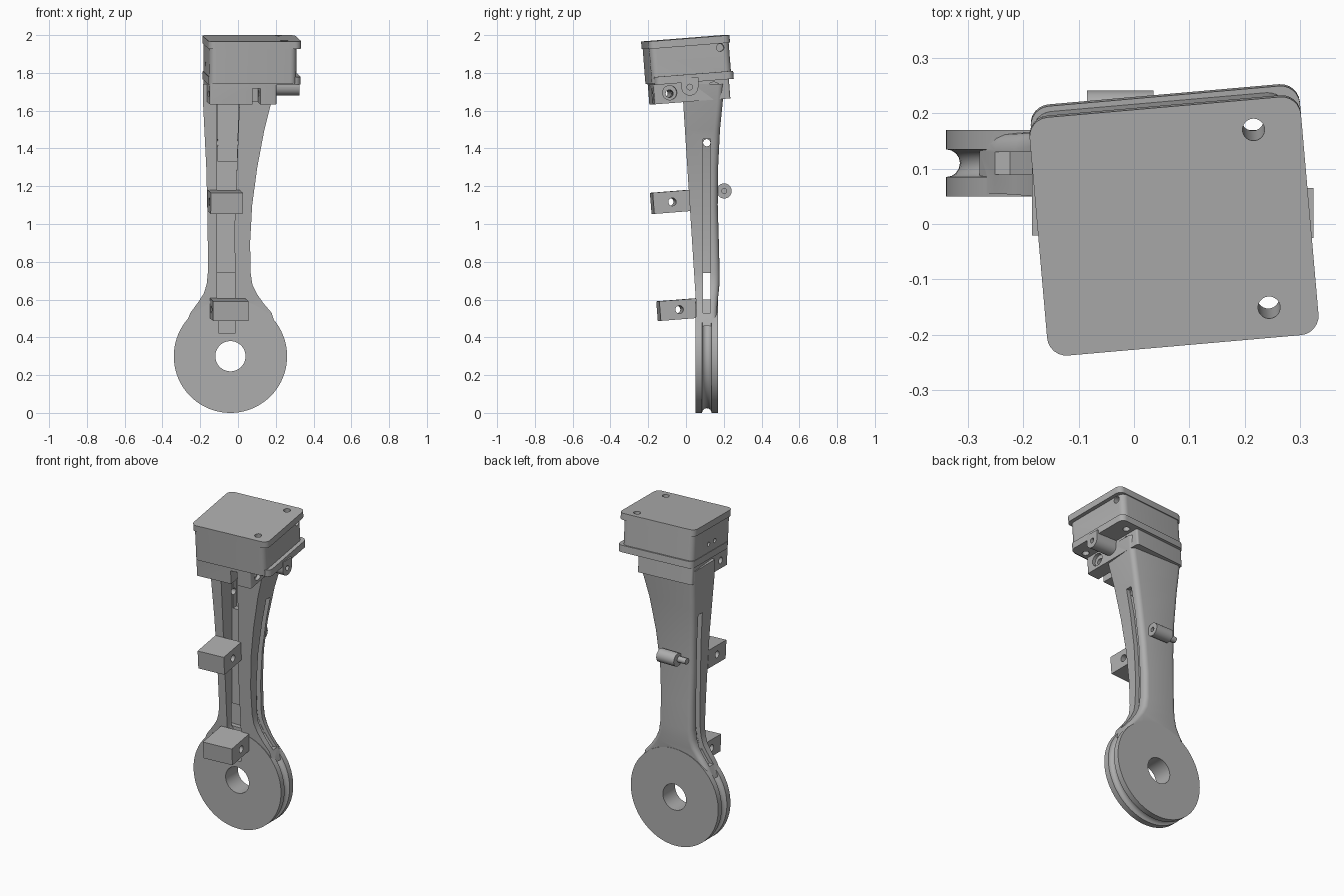
import bpy, bmesh, math
from mathutils import Matrix, Vector

if "Cube" in bpy.data.objects:
    bpy.data.objects.remove(bpy.data.objects["Cube"])

grey = bpy.data.materials.new("machined_grey")
grey.use_nodes = True
grey.diffuse_color = (0.42, 0.42, 0.42, 1)
grey.node_tree.nodes["Principled BSDF"].inputs["Base Color"].default_value = grey.diffuse_color
TILT = Matrix.Rotation(math.radians(5), 4, "Z") @ Matrix.Rotation(math.radians(4.5), 4, "X")
HEAD = Matrix.Translation((0.073, -0.004, 1.983)) @ TILT
WORLD = Matrix.Identity(4)


def finish(name, bm, frame=WORLD):
    bm.transform(frame)
    bmesh.ops.recalc_face_normals(bm, faces=bm.faces)
    mesh = bpy.data.meshes.new(name)
    bm.to_mesh(mesh)
    bm.free()
    obj = bpy.data.objects.new(name, mesh)
    bpy.context.scene.collection.objects.link(obj)
    return obj


def box(name, lo, hi, frame=WORLD, radius=0):
    """Box between two corners, upright edges optionally rounded."""
    lo, hi = Vector(lo), Vector(hi)
    bm = bmesh.new()
    bmesh.ops.create_cube(bm, size=1)
    for v in bm.verts:
        v.co = Vector([(a + b) / 2 + c * (b - a) for a, b, c in zip(lo, hi, v.co)])
    if radius:
        upright = [e for e in bm.edges if abs(e.verts[0].co.z - e.verts[1].co.z) > 1e-4]
        bmesh.ops.bevel(bm, geom=upright, offset=radius, segments=6, profile=0.5, affect="EDGES")
    return finish(name, bm, frame)


def rod(name, radius, start, end, frame=WORLD, sides=32):
    start, end = Vector(start), Vector(end)
    axis = end - start
    bm = bmesh.new()
    bmesh.ops.create_cone(bm, cap_ends=True, segments=sides, radius1=radius, radius2=radius, depth=axis.length)
    turn = axis.to_track_quat("Z", "Y").to_matrix().to_4x4()
    return finish(name, bm, frame @ Matrix.Translation((start + end) / 2) @ turn)


def loft(name, rings, closed=False):
    """Skin matching rings of points; closed joins last to first."""
    bm = bmesh.new()
    loops = [[bm.verts.new(p) for p in ring] for ring in rings]
    n = len(loops[0])
    pairs = list(zip(loops, loops[1:])) + ([(loops[-1], loops[0])] if closed else [])
    for a, b in pairs:
        for i in range(n):
            j = (i + 1) % n
            bm.faces.new((a[i], a[j], b[j], b[i]))
    if not closed:
        bm.faces.new(loops[0])
        bm.faces.new(loops[-1])
    return finish(name, bm)


def plate(name, outline, y0, y1):
    return loft(name, [[(x, y, z) for x, z in outline] for y in (y0, y1)])


def combine(target, parts, operation):
    for part in parts:
        mod = target.modifiers.new("solid", "BOOLEAN")
        mod.operation, mod.solver, mod.object = operation, "EXACT", part
        graph = bpy.context.evaluated_depsgraph_get()
        mesh = bpy.data.meshes.new_from_object(target.evaluated_get(graph))
        target.modifiers.clear()
        target.data = mesh
    return target


def discard(parts):
    for part in parts:
        bpy.data.objects.remove(part)


# Pulley wheel: grooved rim and centre bore, turned about y
MID, GROOVE = 0.11, 0.025
section = [(0.08, 0.05), (0.3, 0.05)]
for i in range(9):
    a = math.pi * i / 8
    section.append((0.3 - GROOVE * math.sin(a), MID - GROOVE * math.cos(a)))
section += [(0.3, 0.17), (0.08, 0.17)]
rings = []
for i in range(80):
    a = math.tau * i / 80
    rings.append([(-0.04 + r * math.cos(a), y, 0.3 + r * math.sin(a)) for r, y in section])
wheel = loft("pulley_wheel", rings, closed=True)

# Arm: stations of height, left edge, right edge, back
stations = [(0.46, -0.28, 0.2, 0.162), (0.53, -0.252, 0.178, 0.164), (0.58, -0.215, 0.135, 0.166),
            (0.63, -0.182, 0.1, 0.172), (0.68, -0.166, 0.076, 0.177), (0.74, -0.16, 0.067, 0.178),
            (0.9, -0.16, 0.064, 0.174), (1.1, -0.163, 0.075, 0.168), (1.3, -0.168, 0.102, 0.17),
            (1.5, -0.178, 0.14, 0.18), (1.64, -0.185, 0.175, 0.194), (1.74, -0.185, 0.187, 0.2)]
rings = []
for z, xl, xr, yb in stations:
    yf = 0.055 - max(0, z - 0.55) * 0.064
    ring = [(xl, yf, z), (xr, yf, z)]
    r = 0.03
    for cx, first in ((xr - r, 0), (xl + r, 90)):
        for step in range(5):
            a = math.radians(first + 22.5 * step)
            ring.append((cx + r * math.cos(a), yb - r + r * math.sin(a), z))
    rings.append(ring)
limb = loft("arm_and_pulley", rings)
combine(limb, [wheel], "UNION")

# Cable channel in the front, side grooves and through holes
side = [s for s in stations if 0.5 < s[0] < 1.45]
right = [(xr - 0.028, z) for z, xl, xr, yb in side] + [(0.137 - 0.03, 1.45), (0.5, 1.45), (0.5, 0.53)]
left = [(xl + 0.028, z) for z, xl, xr, yb in side] + [(-0.176 + 0.028, 1.45), (-0.5, 1.45), (-0.5, 0.53)]
wire_way = box("wire_way", (-0.18, -0.02, -0.4), (-0.06, 0.06, -0.1), HEAD)
cuts = [
    plate("channel", [(-0.1, 0.42), (-0.015, 0.42), (-0.018, 1.0), (0.01, 1.7), (-0.11, 1.7), (-0.11, 0.6), (-0.1, 0.58)],
          -0.3, 0.1),
    plate("deep_channel", [(-0.105, 1.33), (-0.006, 1.33), (0.005, 1.69), (-0.105, 1.69)], -0.3, 0.135),
    plate("right_groove", right, 0.09, 0.13),
    plate("left_groove", left, 0.09, 0.13),
    box("through_slot", (-0.5, 0.091, 0.6), (0.5, 0.129, 0.74)),
    rod("arm_hole", 0.019, (-0.5, MID, 1.43), (0.5, MID, 1.43)),
    rod("wheel_hole", 0.02, (-0.2, -0.2, 0.455), (-0.2, 0.4, 0.455)),
    wire_way,
]
combine(limb, cuts, "DIFFERENCE")
discard([wheel] + cuts[:-1])

# Motor housing: body, top and bottom flanges, lower clamp block, ear
head = box("motor_housing", (-0.24, -0.212, -0.225), (0.222, 0.212, -0.01), HEAD, 0.035)
adds = [
    box("top_flange", (-0.247, -0.217, -0.04), (0.246, 0.217, 0), HEAD, 0.035),
    box("bottom_flange", (-0.243, -0.2, -0.232), (0.246, 0.222, -0.19), HEAD, 0.035),
    box("clamp_block", (-0.238, -0.198, -0.335), (0.117, 0.205, -0.2), HEAD, 0.012),
    rod("ear", 0.045, (0.17, 0.02, 1.725), (0.325, 0.02, 1.725)),
    box("ear_web", (0.17, -0.025, 1.725), (0.325, 0.065, 1.775)),
]
combine(head, adds, "UNION")
discard(adds)

# Motor pocket, shaft bores and screw holes
cuts = [
    rod("motor_pocket", 0.186, (-0.195, -0.008, 0), (0.077, -0.008, 0), HEAD, 64),
    rod("shaft_bore", 0.1, (-0.4, -0.008, 0), (0.146, -0.008, 0), HEAD, 48),
    box("wire_slot", (-0.19, -0.02, -0.21), (0.07, 0.045, -0.1), HEAD),
    box("clamp_slit", (-0.012, -0.3, -0.4), (0.03, -0.05, -0.25), HEAD),
    rod("ear_hole", 0.015, (0.22, 0.02, 1.725), (0.5, 0.02, 1.725)),
]
for y in (-0.162, 0.162):
    cuts.append(rod("flange_hole", 0.02, (0.158, y, -0.5), (0.158, y, 0.1), HEAD))
    cuts.append(rod("corner_notch", 0.02, (0.19, y, -0.062), (0.4, y, -0.062), HEAD))
for y in (-0.035, 0.035):
    cuts.append(rod("vent_hole", 0.013, (-0.4, y, -0.14), (-0.2, y, -0.14), HEAD))
for y in (-0.115, 0.12):
    cuts.append(rod("clamp_hole", 0.02, (-0.4, y, -0.285), (0.4, y, -0.285), HEAD))
    cuts.append(rod("clamp_recess", 0.038, (0.095, y, -0.28), (0.4, y, -0.28), HEAD))
combine(head, cuts + [wire_way], "DIFFERENCE")
discard(cuts + [wire_way])

# Front mounting lugs
for name, at, half in (("upper_lug", (-0.068, -0.08, 1.117), (0.085, 0.1, 0.056)),
                       ("lower_lug", (-0.047, -0.043, 0.547), (0.094, 0.103, 0.052))):
    frame = Matrix.Translation(at) @ TILT
    lug = box(name, [-h for h in half], half, frame)
    hole = rod("lug_hole", 0.021, (-0.3, 0, 0), (0.3, 0, 0), frame)
    combine(lug, [hole], "DIFFERENCE")
    discard([hole])

# Rear cable guide with a thin pin
guide = rod("rear_guide", 0.04, (-0.085, 0.202, 1.175), (0.035, 0.202, 1.175))
hole = rod("guide_hole", 0.013, (0.0, 0.202, 1.175), (0.2, 0.202, 1.175))
combine(guide, [hole], "DIFFERENCE")
discard([hole])
rod("guide_pin", 0.018, (-0.14, 0.19, 1.175), (-0.08, 0.19, 1.175))

# Shared finish
for obj in bpy.context.scene.collection.objects:
    if obj.type == "MESH":
        obj.data.materials.clear()
        obj.data.materials.append(grey)
        for poly in obj.data.polygons:
            poly.material_index = 0
        bpy.ops.object.select_all(action="DESELECT")
        obj.select_set(True)
        bpy.context.view_layer.objects.active = obj
        bpy.ops.object.shade_smooth_by_angle(angle=math.radians(30))
